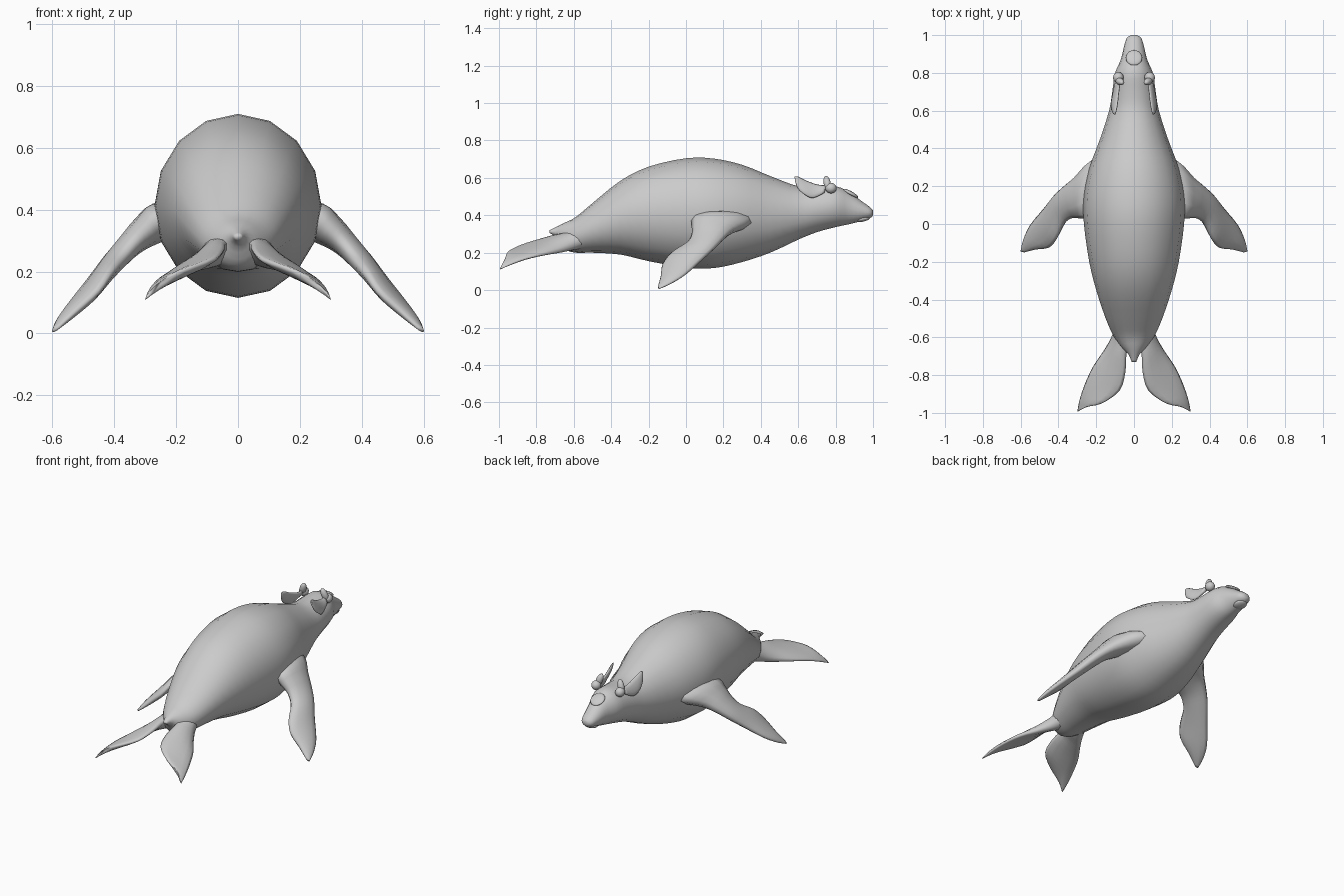
import bpy, bmesh
from math import cos, sin, pi
from mathutils import Vector, Matrix, Euler

cube = bpy.data.objects.get("Cube")
if cube:
    bpy.data.objects.remove(cube)

skin = bpy.data.materials.new("grey_skin")
skin.use_nodes = True
grey = (0.6, 0.6, 0.6, 1)
skin.diffuse_color = grey
bsdf = next(n for n in skin.node_tree.nodes if n.type == 'BSDF_PRINCIPLED')
bsdf.inputs["Base Color"].default_value = grey
bsdf.inputs["Roughness"].default_value = 0.7


def finish(name, bm, mirror=False):
    """Turn a bmesh into a smooth grey object, optionally mirrored left to right."""
    bmesh.ops.recalc_face_normals(bm, faces=bm.faces)
    for face in bm.faces:
        face.smooth = True
    mesh = bpy.data.meshes.new(name)
    bm.to_mesh(mesh)
    bm.free()
    mesh.materials.append(skin)
    obj = bpy.data.objects.new(name, mesh)
    bpy.context.collection.objects.link(obj)
    if mirror:
        mod = obj.modifiers.new("mirror", 'MIRROR')
        mod.use_axis[0] = True
        mod.use_mirror_merge = False
    return obj


def spline(rows, steps):
    """Resample rows of numbers along a Catmull-Rom curve."""
    out = []
    last = len(rows) - 1
    for i in range(last):
        quad = (rows[max(i - 1, 0)], rows[i], rows[i + 1], rows[min(i + 2, last)])
        for s in range(steps):
            t = s / steps
            out.append([b + 0.5 * t * (c - a + t * (2*a - 5*b + 4*c - d + t * (3*(b - c) + d - a)))
                        for a, b, c, d in zip(*quad)])
    out.append(list(rows[-1]))
    return out


def loft(name, rings, sides, mirror=False):
    """Skin elliptical rings, each given as centre, first axis and second axis."""
    bm = bmesh.new()
    loops = []
    for centre, u, v in rings:
        angles = [2 * pi * k / sides for k in range(sides)]
        loops.append([bm.verts.new(centre + u * cos(a) + v * sin(a)) for a in angles])
    for low, high in zip(loops, loops[1:]):
        for k in range(sides):
            n = (k + 1) % sides
            bm.faces.new((low[k], low[n], high[n], high[k]))
    bm.faces.new(loops[0])
    bm.faces.new(loops[-1])
    return finish(name, bm, mirror)


def fin(name, rows, normal, sides=12):
    """Flat limb: rows hold leading edge xyz, trailing edge xyz and half thickness."""
    rings = []
    for row in spline(rows, 3):
        lead, trail = Vector(row[:3]), Vector(row[3:6])
        rings.append(((lead + trail) / 2, (lead - trail) / 2, Vector(normal).normalized() * row[6]))
    return loft(name, rings, sides, mirror=True)


def blob(name, place, size, tilt=(0, 0, 0), mirror=False):
    """Stretched and tilted sphere."""
    bm = bmesh.new()
    shape = Matrix.LocRotScale(Vector(place), Euler(tilt), Vector(size))
    bmesh.ops.create_uvsphere(bm, u_segments=16, v_segments=10, radius=1, matrix=shape)
    return finish(name, bm, mirror)


# Body from tail nub to nose: y, half width, bottom, top
body_rows = [
    (-.73, .012, .305, .32), (-.69, .03, .28, .34), (-.65, .07, .22, .36),
    (-.59, .11, .2, .39), (-.5, .15, .2, .465), (-.35, .2, .19, .585),
    (-.2, .237, .155, .66), (0, .265, .12, .705), (.15, .267, .118, .703),
    (.3, .235, .15, .67), (.45, .18, .2, .61), (.6, .132, .27, .555),
    (.7, .115, .31, .55), (.8, .1, .337, .555), (.87, .07, .352, .525),
    (.94, .053, .37, .475), (.985, .038, .385, .443), (1, .015, .4, .425),
]
loft("body", [(Vector((0, y, (low + top) / 2)), Vector((0, 0, (top - low) / 2)), Vector((w, 0, 0)))
              for y, w, low, top in spline(body_rows, 3)], 16)

# Front flippers, swept out, down and back
fin("front_flippers", [
    (.12, .36, .4, .12, .06, .36, .07), (.21, .35, .36, .24, .03, .38, .07),
    (.3, .26, .32, .29, .03, .34, .055), (.36, .21, .28, .33, .03, .3, .042),
    (.42, .155, .225, .37, 0, .25, .036), (.48, .08, .155, .41, -.08, .2, .03),
    (.55, -.005, .08, .45, -.125, .14, .024), (.585, -.08, .035, .52, -.135, .075, .017),
    (.6, -.145, .006, .58, -.15, .02, .006),
], (.7, 0, .7))

# Hind flippers, spread behind the tail
fin("hind_flippers", [
    (.1, -.54, .26, .01, -.56, .3, .05), (.12, -.6, .235, .02, -.63, .29, .045),
    (.16, -.67, .21, .04, -.69, .29, .032), (.22, -.76, .19, .045, -.78, .27, .022),
    (.265, -.86, .165, .075, -.88, .24, .018), (.29, -.94, .135, .17, -.95, .205, .014),
    (.3, -.995, .11, .25, -.965, .165, .006),
], (.4, -.2, .9))

# Ears, thin flaps lying back
fin("ears", [
    (.075, .75, .56, .1, .74, .52, .012), (.082, .7, .565, .112, .68, .492, .012),
    (.088, .64, .587, .12, .635, .51, .011), (.095, .6, .607, .115, .6, .54, .009),
    (.1, .58, .608, .108, .585, .575, .005),
], (.9, 0, .4))

# Brow knobs and their swollen bases
blob("brow_knobs", (.075, .755, .572), (.02, .019, .042), (.2, -.35, 0), mirror=True)
blob("brow_bases", (.083, .775, .545), (.028, .03, .028), mirror=True)

# Low round pad on the snout, and the jaw under the mouth
blob("snout_pad", (0, .88, .517), (.044, .046, .012), (-.5, 0, 0))
blob("lower_jaw", (0, .945, .38), (.038, .04, .014), (.2, 0, 0))
